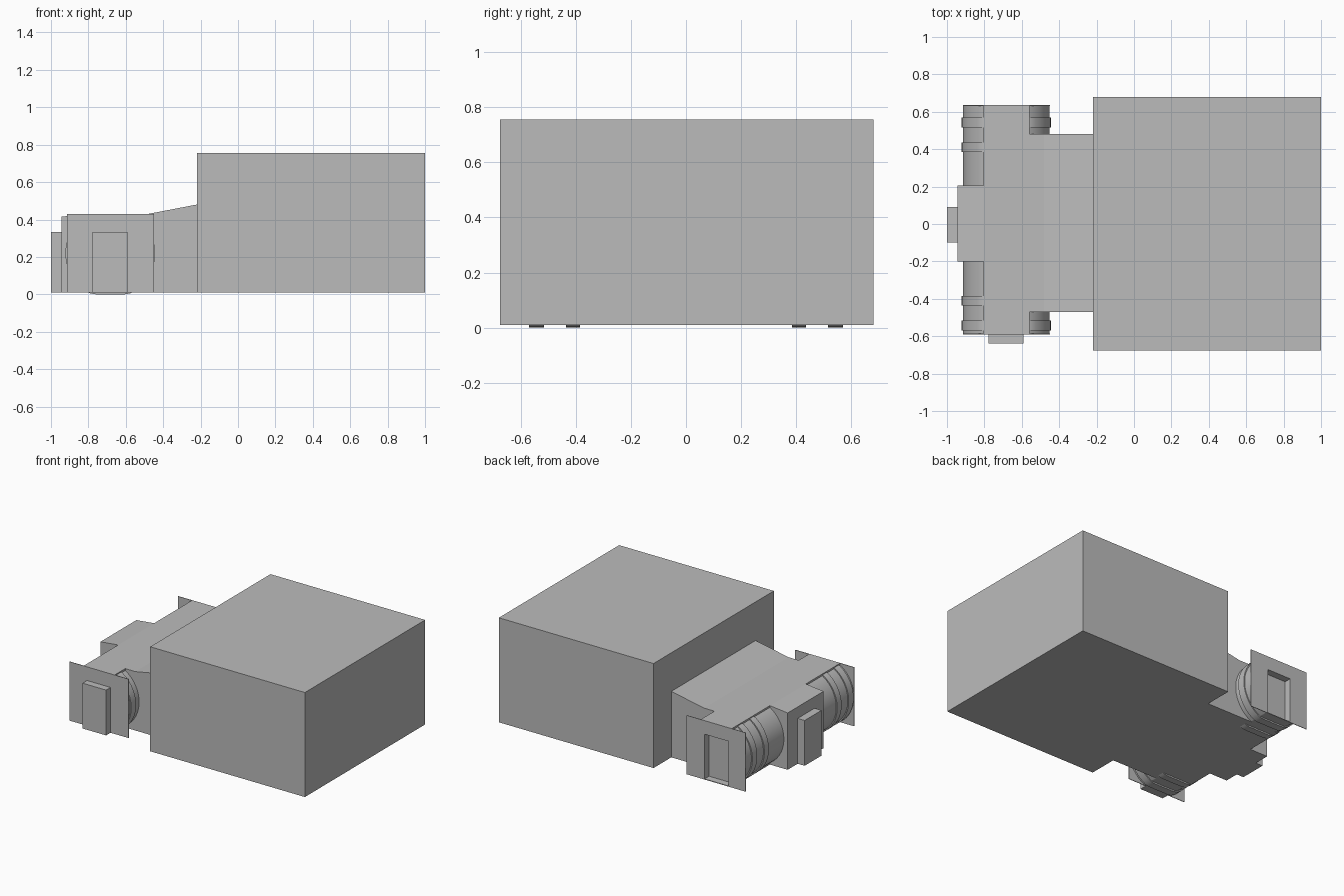
import bpy, math

if "Cube" in bpy.data.objects:
    bpy.data.objects.remove(bpy.data.objects["Cube"])

grey = bpy.data.materials.new("plain grey")
grey.diffuse_color = (0.5, 0.5, 0.5, 1)
grey.use_nodes = True
grey.node_tree.nodes["Principled BSDF"].inputs["Base Color"].default_value = grey.diffuse_color


def prism(name, profile, y0, y1):
    """Extrude an (x, z) profile along y."""
    n = len(profile)
    verts = [(x, y, z) for y in (y0, y1) for x, z in profile]
    faces = [tuple(range(n)), tuple(reversed(range(n, 2 * n)))]
    faces += [(i, i + n, (i + 1) % n + n, (i + 1) % n) for i in range(n)]
    mesh = bpy.data.meshes.new(name)
    mesh.from_pydata(verts, [], faces)
    mesh.materials.append(grey)
    ob = bpy.data.objects.new(name, mesh)
    bpy.context.collection.objects.link(ob)
    return ob


def box(name, x0, x1, y0, y1, z0, z1):
    return prism(name, [(x0, z0), (x1, z0), (x1, z1), (x0, z1)], y0, y1)


def drum(radius, floor, top, sides=48):
    """Round profile flattened at the floor and the top."""
    pts = []
    for i in range(sides):
        a = 2 * math.pi * (i + 0.5) / sides
        x = -0.683 + radius * math.cos(a)
        z = min(max(0.22 + radius * math.sin(a), floor), top)
        pts.append((x, z))
    return pts


def smooth(ob):
    bpy.ops.object.select_all(action='DESELECT')
    ob.select_set(True)
    bpy.context.view_layer.objects.active = ob
    bpy.ops.object.shade_smooth_by_angle(angle=math.radians(25))


# Large main block
box("main_block", -0.22, 1.0, -0.675, 0.68, 0.01, 0.755)

# Connecting body with its rising roof
prism("connector_body", [(-0.805, 0.01), (-0.22, 0.01), (-0.22, 0.48),
                         (-0.48, 0.43), (-0.805, 0.43)], -0.47, 0.48)

# Nose and its doorway block
prism("nose", [(-0.945, 0.01), (-0.805, 0.01), (-0.805, 0.43),
               (-0.945, 0.415)], -0.2, 0.205)
box("nose_door", -1.0, -0.945, -0.098, 0.092, 0.01, 0.333)

# Cutter for the recessed doorway at the back end
cutter = box("doorway_cutter", -0.778, -0.592, 0.585, 0.70, 0.015, 0.333)
cutter.hide_render = True
cutter.hide_viewport = True


def recess(ob):
    mod = ob.modifiers.new("doorway", 'BOOLEAN')
    mod.object = cutter
    mod.operation = 'DIFFERENCE'
    mod.solver = 'EXACT'


# Round side chambers, roof strips, rings and square end plates
for side, inner, outer in (("front", -0.2, -0.586), ("back", 0.205, 0.631)):
    s = 1 if outer > 0 else -1
    chamber = prism(side + "_chamber", drum(0.2325, 0.01, 0.428),
                    *sorted((inner, outer)))
    box(side + "_roof_strip", -0.805, -0.56, *sorted((inner, outer)), 0.40, 0.43)
    plate = box(side + "_end_plate", -0.915, -0.45,
                *sorted((outer, outer + s * 0.004)), 0.01, 0.43)
    if side == "back":
        recess(chamber)
        recess(plate)
    smooth(chamber)
    for k, (a, b) in enumerate(((0.385, 0.435), (0.515, 0.57))):
        ring = prism(f"{side}_ring_{k + 1}", drum(0.24, 0.0, 0.428),
                     *sorted((s * a, s * b)))
        smooth(ring)

# Protruding front doorway block
box("front_door", -0.778, -0.592, -0.64, -0.588, 0.01, 0.333)
